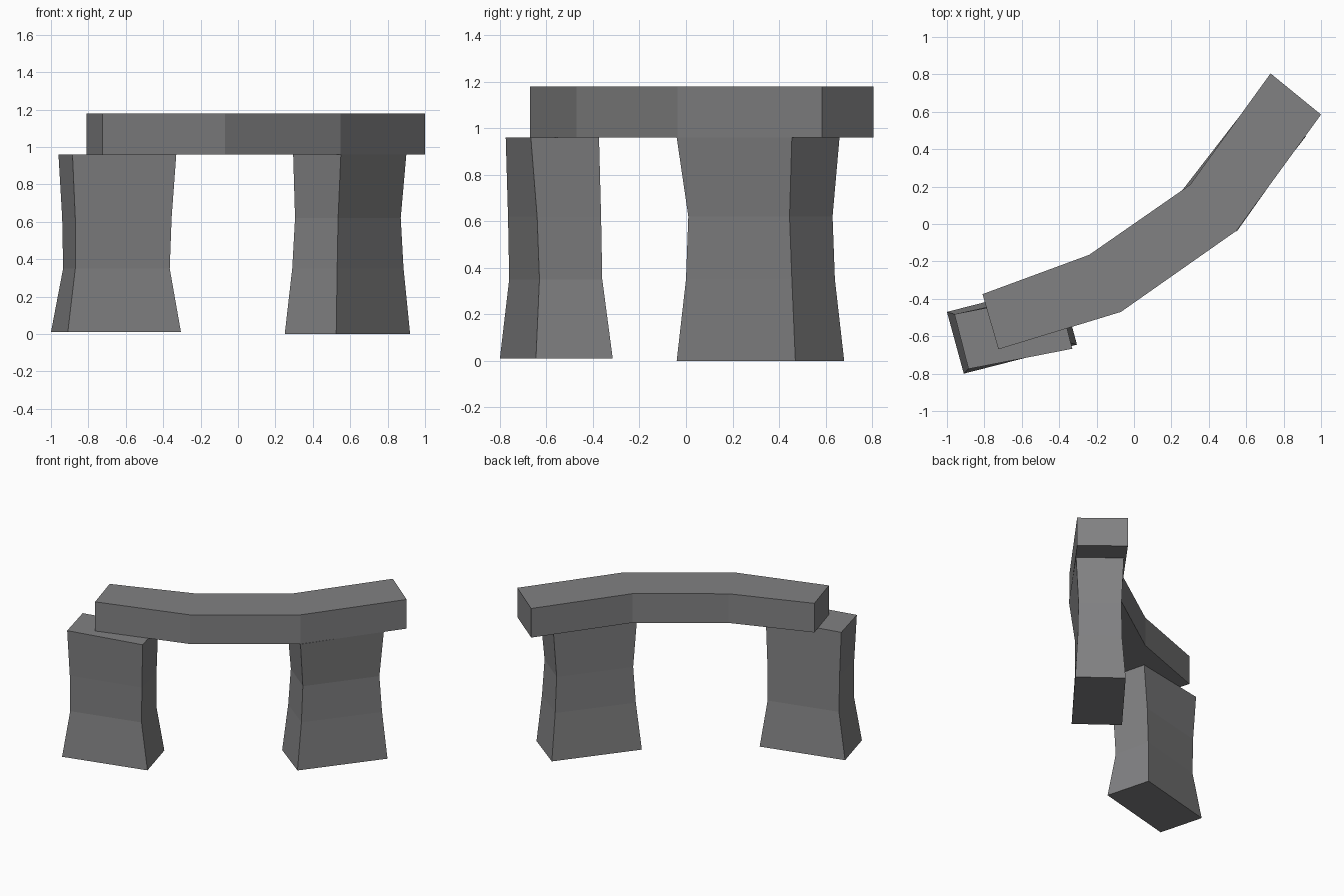
import bpy, bmesh

if "Cube" in bpy.data.objects:
    bpy.data.objects.remove(bpy.data.objects["Cube"])

stone = bpy.data.materials.new("grey stone")
stone.diffuse_color = (0.22, 0.22, 0.225, 1)
stone.use_nodes = True
stone.node_tree.nodes["Principled BSDF"].inputs["Base Color"].default_value = stone.diffuse_color


def loft(name, rings):
    """Skin a row of four-cornered sections and close both ends."""
    bm = bmesh.new()
    rows = [[bm.verts.new(p) for p in ring] for ring in rings]
    for a, b in zip(rows, rows[1:]):
        for i in range(4):
            j = (i + 1) % 4
            bm.faces.new((a[i], a[j], b[j], b[i]))
    bm.faces.new(rows[0][::-1])
    bm.faces.new(rows[-1])
    bmesh.ops.recalc_face_normals(bm, faces=bm.faces)
    mesh = bpy.data.meshes.new(name)
    bm.to_mesh(mesh)
    bm.free()
    mesh.materials.append(stone)
    obj = bpy.data.objects.new(name, mesh)
    bpy.context.collection.objects.link(obj)
    return obj


def pillar(name, levels):
    """Waisted pillar: each level is a height and three corners of a rectangle."""
    rings = []
    for z, a, b, c in levels:
        d = (a[0] + c[0] - b[0], a[1] + c[1] - b[1])
        rings.append([(x, y, z) for x, y in (a, b, c, d)])
    return loft(name, rings)


# Standing stones
pillar("left_pillar", [
    (0.01, (-1.00, -0.47), (-0.91, -0.80), (-0.305, -0.645)),
    (0.35, (-0.935, -0.49), (-0.87, -0.76), (-0.365, -0.63)),
    (0.62, (-0.94, -0.49), (-0.87, -0.765), (-0.355, -0.64)),
    (0.96, (-0.96, -0.482), (-0.885, -0.775), (-0.33, -0.667)),
])
pillar("right_pillar", [
    (0.00, (0.25, 0.17), (0.525, -0.04), (0.92, 0.47)),
    (0.35, (0.29, 0.185), (0.53, 0.00), (0.885, 0.455)),
    (0.62, (0.305, 0.195), (0.535, 0.01), (0.87, 0.445)),
    (0.96, (0.295, 0.165), (0.55, -0.04), (0.90, 0.455)),
])

# Curved lintel: back and front edge points of each section, seen from above
Z0, Z1 = 0.96, 1.18
sections = [
    ((-0.81, -0.375), (-0.725, -0.67)),
    ((-0.24, -0.165), (-0.07, -0.47)),
    ((0.30, 0.21), (0.547, -0.037)),
    ((0.73, 0.805), (1.00, 0.585)),
]
loft("lintel", [[(*b, Z0), (*f, Z0), (*f, Z1), (*b, Z1)] for b, f in sections])
